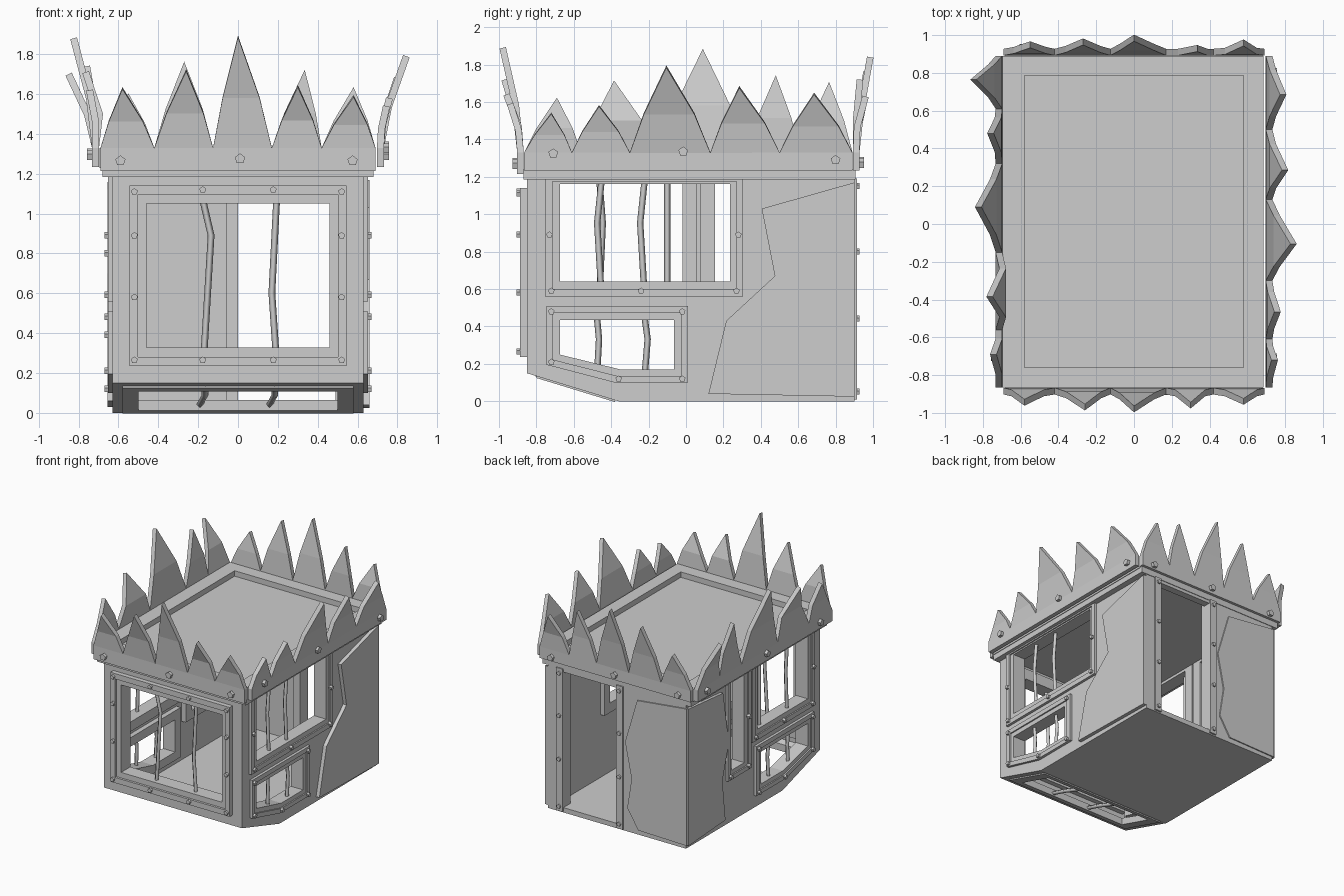
import bpy, bmesh, math
from mathutils import Vector

cube = bpy.data.objects.get("Cube")
if cube:
    bpy.data.objects.remove(cube, do_unlink=True)

grey = bpy.data.materials.new("plain_grey")
grey.use_nodes = True
grey.diffuse_color = (0.61, 0.61, 0.61, 1)
for node in grey.node_tree.nodes:
    if node.type == 'BSDF_PRINCIPLED':
        node.inputs["Base Color"].default_value = grey.diffuse_color


def place(side, u, v, d):
    """Point on a wall: u along it, v up, d outwards from the centre."""
    return Vector({"front": (u, -d, v), "back": (u, d, v),
                   "left": (d, u, v), "right": (-d, u, v)}[side])


def finish(name, bm):
    bmesh.ops.remove_doubles(bm, verts=bm.verts, dist=0.0005)
    bmesh.ops.recalc_face_normals(bm, faces=bm.faces)
    mesh = bpy.data.meshes.new(name)
    bm.to_mesh(mesh)
    bm.free()
    mesh.materials.append(grey)
    obj = bpy.data.objects.new(name, mesh)
    bpy.context.collection.objects.link(obj)
    return obj


def prism(name, side, pts, d0, d1):
    bm = bmesh.new()
    a = [bm.verts.new(place(side, u, v, d0)) for u, v in pts]
    b = [bm.verts.new(place(side, u, v, d1)) for u, v in pts]
    bm.faces.new(a)
    bm.faces.new(b)
    for i in range(len(pts)):
        j = (i + 1) % len(pts)
        bm.faces.new((a[i], a[j], b[j], b[i]))
    return finish(name, bm)


def ring(name, fn, outer, inner, d0, d1):
    bm = bmesh.new()
    loops = [[bm.verts.new(fn(u, v, d)) for u, v in pts]
             for pts, d in ((outer, d0), (outer, d1), (inner, d1), (inner, d0))]
    n = len(outer)
    for k in range(4):
        p, q = loops[k], loops[(k + 1) % 4]
        for i in range(n):
            j = (i + 1) % n
            bm.faces.new((p[i], p[j], q[j], q[i]))
    return finish(name, bm)


def rect(u0, u1, v0, v1):
    return [(u0, v0), (u1, v0), (u1, v1), (u0, v1)]


def box(name, x0, x1, y0, y1, z0, z1):
    return prism(name, "back", rect(x0, x1, z0, z1), y0, y1)


def cut(target, cutter):
    cutter.hide_render = True
    mod = target.modifiers.new("cut", 'BOOLEAN')
    mod.operation = 'DIFFERENCE'
    mod.solver = 'EXACT'
    mod.object = cutter
    bpy.context.view_layer.objects.active = target
    bpy.ops.object.modifier_apply(modifier=mod.name)
    bpy.data.objects.remove(cutter, do_unlink=True)


def bolt(side, u, v, d, r=0.018, h=0.018):
    pts = [(u + r * math.sin(k * math.tau / 5), v + r * math.cos(k * math.tau / 5))
           for k in range(5)]
    prism(side + "_bolt", side, pts, d - 0.01, d + h)


def bar(name, points, r=0.017):
    curve = bpy.data.curves.new(name, 'CURVE')
    curve.dimensions = '3D'
    curve.bevel_depth = r
    curve.bevel_resolution = 0
    curve.use_fill_caps = True
    spline = curve.splines.new('POLY')
    spline.points.add(len(points) - 1)
    for p, co in zip(spline.points, points):
        p.co = (*co, 1)
    curve.materials.append(grey)
    bpy.context.collection.objects.link(bpy.data.objects.new(name, curve))


def bent_bar(side, u, z0, z1, d, bend, knee=0.6):
    bar(side + "_window_bar", [place(side, u, z0 - 0.02, d),
                               place(side, u + bend, z0 + (z1 - z0) * knee, d),
                               place(side, u - bend * 0.2, z1 + 0.02, d)])


# Hollow cabin with a sloped lower front
cabin = prism("cabin_shell", "left",
              [(-0.85, 0.15), (-0.36, 0), (0.9, 0), (0.9, 1.19), (-0.85, 1.19)], -0.63, 0.63)
cut(cabin, prism("room_cutter", "left",
                 [(-0.79, 0.18), (-0.35, 0.04), (0.84, 0.04), (0.84, 1.25), (-0.79, 1.25)],
                 -0.57, 0.57))
cut(cabin, prism("door_cutter", "back", rect(0, 0.49, 0.04, 1.16), 0.7, 1))
cut(cabin, box("slope_cutter", -0.5, 0.5, -0.74, -0.43, -0.1, 0.3))
ring("slope_window_frame", lambda u, v, d: Vector((u, v, 0.306 * (-0.36 - v) - d)),
     rect(-0.58, 0.58, -0.8, -0.38), rect(-0.5, 0.5, -0.74, -0.43), -0.01, 0.01)


# Windows: opening, stepped frame outside, plain frame inside, bolts
def window(side, outer, inner, wall, out, bolts):
    cut(cabin, prism("window_cutter", side, inner, wall - 0.13, wall + 0.1))
    mid = [((a + c) / 2, (b + d) / 2) for (a, b), (c, d) in zip(outer, inner)]
    fn = lambda u, v, d: place(side, u, v, d)
    ring(side + "_window_frame", fn, outer, mid, wall - 0.01, wall + out)
    ring(side + "_window_inner_frame", fn, mid, inner, wall - 0.01, wall + out * 0.5)
    ring(side + "_window_room_frame", fn, outer, inner, wall - 0.1, wall - 0.05)
    for u, v in bolts:
        bolt(side, u, v, wall + out)


window("front", rect(-0.545, 0.545, 0.236, 1.14), rect(-0.46, 0.46, 0.327, 1.05), 0.85, 0.038,
       [(s * 0.52, z) for s in (-1, 1) for z in (0.265, 0.58, 0.89, 1.11)]
       + [(s * 0.177, z) for s in (-1, 1) for z in (0.265, 1.12)])
window("left", rect(-0.755, 0.305, 0.56, 1.185), rect(-0.675, 0.235, 0.64, 1.163), 0.63, 0.022,
       [(-0.73, 0.89), (0.28, 0.89), (-0.72, 0.59), (-0.24, 0.59), (0.27, 0.59)])
window("right", rect(-0.755, 0.06, 0.56, 1.185), rect(-0.675, -0.02, 0.64, 1.163), 0.63, 0.022,
       [(-0.73, 0.89), (-0.72, 0.59), (-0.35, 0.59), (0.02, 0.59)])
window("right", rect(0.075, 0.38, 0.36, 1.185), rect(0.155, 0.32, 0.43, 1.163), 0.63, 0.022,
       [(0.11, 0.39), (0.35, 0.39), (0.11, 0.8)])
low_outer = [(-0.745, 0.195), (-0.38, 0.1), (0.01, 0.1), (0.01, 0.51), (-0.745, 0.51)]
low_inner = [(-0.675, 0.25), (-0.35, 0.17), (-0.065, 0.17), (-0.065, 0.436), (-0.675, 0.436)]
for side in ("left", "right"):
    window(side, low_outer, low_inner, 0.63, 0.022,
           [(-0.72, 0.48), (-0.02, 0.48), (-0.72, 0.21), (-0.36, 0.12), (-0.02, 0.12)])
    for u, bend in ((-0.475, 0.01), (-0.22, 0.015)):
        bent_bar(side, u, 0.17, 0.44, 0.6, bend)

# Bent bars
bent_bar("front", -0.17, 0.327, 1.05, 0.82, 0.035, 0.78)
bent_bar("front", 0.19, 0.327, 1.05, 0.82, -0.02, 0.38)
for u, bend in ((-0.455, -0.02), (-0.225, -0.02)):
    bent_bar("left", u, 0.64, 1.163, 0.6, bend)
for u, bend in ((-0.46, 0.015), (-0.1, 0)):
    bent_bar("right", u, 0.64, 1.163, 0.6, bend)
for x in (-0.165, 0.185):
    bar("slope_bar", [(x, -0.8, 0.15), (x, -0.6, 0.09), (x - 0.03, -0.4, 0.035)])

# Door jambs inside and outside, with bolts
for x in (0.52, -0.03):
    for y in (0.88, 0.81):
        box("door_jamb", x - 0.03, x + 0.03, y, y + 0.035, 0.01, 1.19)
    for z in (0.05, 0.44, 0.8, 1.15):
        bolt("back", x, z, 0.915, h=0.012)

# Torn wall sheets
prism("left_sheet", "left", [(0.9, 1.17), (0.405, 1.03), (0.475, 0.67), (0.215, 0.43),
                             (0.12, 0.04), (0.9, 0.025)], 0.62, 0.66)
prism("right_sheet", "right", [(0.9, 1.16), (0.45, 1.12), (0.4, 0.82), (0.37, 0.7),
                               (0.46, 0.4), (0.42, 0.06), (0.9, 0.03)], 0.62, 0.655)
prism("back_sheet", "back", [(-0.64, 1.16), (-0.19, 1.11), (-0.08, 0.74), (-0.14, 0.45),
                             (-0.1, 0.2), (-0.2, 0.04), (-0.64, 0.03)], 0.89, 0.91)

# Roof with raised rim
box("roof_trim", -0.68, 0.68, -0.87, 0.905, 1.185, 1.24)
box("roof", -0.6, 0.6, -0.78, 0.8, 1.23, 1.285)
ring("roof_rim", lambda u, v, d: Vector((u, v, d)), rect(-0.695, 0.685, -0.865, 0.89),
     rect(-0.58, 0.58, -0.76, 0.785), 1.23, 1.33)


# Spiked fascia boards: spikes are (position, height, tip lean, shoulder lean)
def fascia(side, d, low, valleys, spikes, bolts):
    bm = bmesh.new()

    def face(*pts):
        bm.faces.new([bm.verts.new(place(side, *p)) for p in pts])

    base = 1.33
    for a, b, (u, z, lean, bow) in zip(valleys, valleys[1:], spikes):
        vs = base + (z - base) * 0.45
        ua, ub = u + (a - u) * 0.62, u + (b - u) * 0.64
        dm = d + bow
        face((a, low, d), (b, low, d), (b, base, d), (a, base, d))
        face((a, base, d), (b, base, d), (ub, vs, dm), (ua, vs, dm))
        face((ua, vs, dm), (ub, vs, dm), (u, z, d + lean))
    board = finish(side + "_spiked_fascia", bm)
    mod = board.modifiers.new("thickness", 'SOLIDIFY')
    mod.thickness = 0.035
    mod.offset = 0
    for u, v in bolts:
        bolt(side, u, v, d + 0.017, 0.027, 0.025)


front_valleys = (-0.69, -0.42, -0.125, 0.17, 0.42, 0.69)
fascia("front", 0.885, 1.215, front_valleys,
       [(-0.58, 1.63, 0.06, 0.01), (-0.26, 1.72, 0.085, 0.02), (0, 1.89, 0.095, 0.025),
        (0.3, 1.64, 0.075, 0.01), (0.58, 1.59, 0.055, 0.01)],
       [(-0.59, 1.265), (0.01, 1.275), (0.575, 1.265)])
fascia("back", 0.91, 1.235, front_valleys,
       [(-0.55, 1.6, 0.04, 0.01), (-0.27, 1.76, 0.055, 0.015), (0, 1.84, 0.075, 0.025),
        (0.335, 1.72, 0.02, 0), (0.58, 1.63, 0.05, 0.005)],
       [(-0.58, 1.27), (0, 1.28), (0.58, 1.27)])
fascia("left", 0.715, 1.235, (-0.865, -0.61, -0.3, 0.13, 0.5, 0.89),
       [(-0.72, 1.54, 0.03, 0.005), (-0.465, 1.58, 0.045, 0.01), (-0.105, 1.79, 0.13, 0.04),
        (0.285, 1.68, 0.085, 0.02), (0.685, 1.645, 0.075, 0.02)],
       [(-0.71, 1.325), (-0.015, 1.335), (0.8, 1.29)])
fascia("right", 0.715, 1.235, (-0.865, -0.56, -0.15, 0.32, 0.61, 0.89),
       [(-0.69, 1.62, 0.03, 0), (-0.385, 1.71, 0.05, -0.02), (0.09, 1.88, 0.11, 0.03),
        (0.48, 1.74, 0.045, 0.005), (0.765, 1.7, 0.135, 0.04)],
       [(-0.7, 1.29), (0, 1.3), (0.78, 1.29)])
